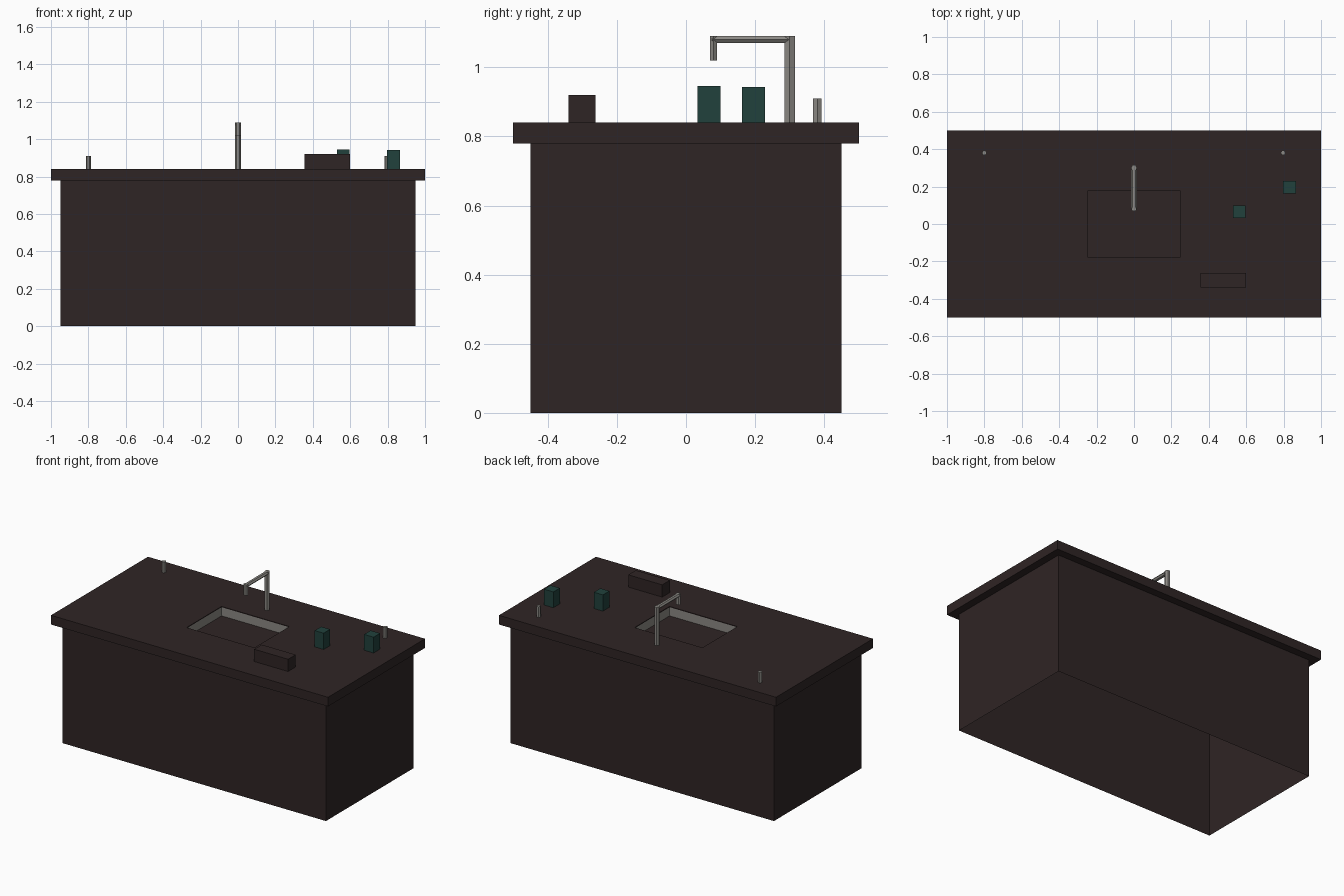
import bpy, bmesh
from mathutils import Matrix, Vector

if "Cube" in bpy.data.objects:
    bpy.data.objects.remove(bpy.data.objects["Cube"], do_unlink=True)


def material(name, rgb):
    m = bpy.data.materials.new(name)
    m.use_nodes = True
    m.diffuse_color = (*rgb, 1)
    m.node_tree.nodes["Principled BSDF"].inputs["Base Color"].default_value = (*rgb, 1)
    return m


dark = material("dark brown", (0.028, 0.018, 0.018))
metal = material("brushed metal", (0.26, 0.25, 0.23))
green = material("deep green", (0.015, 0.053, 0.045))


def finish(name, bm, mat):
    mesh = bpy.data.meshes.new(name)
    bm.to_mesh(mesh)
    bm.free()
    mesh.materials.append(mat)
    obj = bpy.data.objects.new(name, mesh)
    bpy.context.collection.objects.link(obj)
    return obj


def box(name, low, high, mat, open_side=0):
    """Box between two corners; open_side -1 drops the bottom, 1 the top."""
    low, high = Vector(low), Vector(high)
    bm = bmesh.new()
    bmesh.ops.create_cube(bm, size=1, matrix=Matrix.Translation((low + high) / 2)
                          @ Matrix.Diagonal((*(high - low), 1)))
    if open_side:
        drop = [f for f in bm.faces if f.normal.z * open_side > 0.5]
        bmesh.ops.delete(bm, geom=drop, context='FACES')
    return finish(name, bm, mat)


def rod(name, start, end, rx, ry, mat):
    """Six-sided rod whose corners point along x."""
    start, end = Vector(start), Vector(end)
    axis = end - start
    turn = Matrix.Rotation(1.5707963, 4, 'X') if abs(axis.y) > abs(axis.z) else Matrix()
    bm = bmesh.new()
    bmesh.ops.create_cone(bm, cap_ends=True, segments=6, radius1=1, radius2=1, depth=1,
                          matrix=Matrix.Rotation(1.5707963, 4, 'Z'))
    if max(v.co.x for v in bm.verts) < 0.95:
        bmesh.ops.rotate(bm, verts=bm.verts, matrix=Matrix.Rotation(1.5707963, 3, 'Z'))
    bm.transform(Matrix.Translation((start + end) / 2) @ turn
                 @ Matrix.Diagonal((rx, ry / 0.866, axis.length, 1)))
    return finish(name, bm, mat)


# Cabinet, open underneath
box("cabinet", (-0.95, -0.45, 0), (0.95, 0.45, 0.78), dark, -1)

# Countertop with a rectangular sink opening
bm = bmesh.new()
corners = [(-1, -1), (1, -1), (1, 1), (-1, 1)]


def loop(hx, hy, z):
    return [bm.verts.new((sx * hx, sy * hy, z)) for sx, sy in corners]


rings = [loop(1, 0.5, 0.78), loop(1, 0.5, 0.84),
         loop(0.245, 0.18, 0.84), loop(0.245, 0.18, 0.78)]
for r in range(4):
    a, b = rings[r], rings[(r + 1) % 4]
    for i in range(4):
        j = (i + 1) % 4
        bm.faces.new((a[i], a[j], b[j], b[i]))
bmesh.ops.recalc_face_normals(bm, faces=bm.faces)
finish("countertop", bm, dark)

# Sink basin lining
box("sink_basin", (-0.243, -0.178, 0.65), (0.243, 0.178, 0.836), metal, 1)

# Faucet
rod("faucet_post", (0, 0.3, 0.84), (0, 0.3, 1.09), 0.016, 0.015, metal)
rod("faucet_arm", (0, 0.075, 1.08), (0, 0.3, 1.08), 0.015, 0.01, metal)
rod("faucet_spout", (0, 0.08, 1.02), (0, 0.08, 1.09), 0.015, 0.01, metal)

# Small taps at the back corners
for side, x in (("right", -0.8), ("left", 0.797)):
    rod(side + "_tap", (x, 0.38, 0.84), (x, 0.38, 0.91), 0.013, 0.012, metal)

# Items on the counter
box("front_canister", (0.53, 0.033, 0.84), (0.595, 0.1, 0.946), green)
box("back_canister", (0.797, 0.162, 0.84), (0.865, 0.229, 0.943), green)
box("storage_block", (0.355, -0.34, 0.84), (0.6, -0.262, 0.92), dark)
